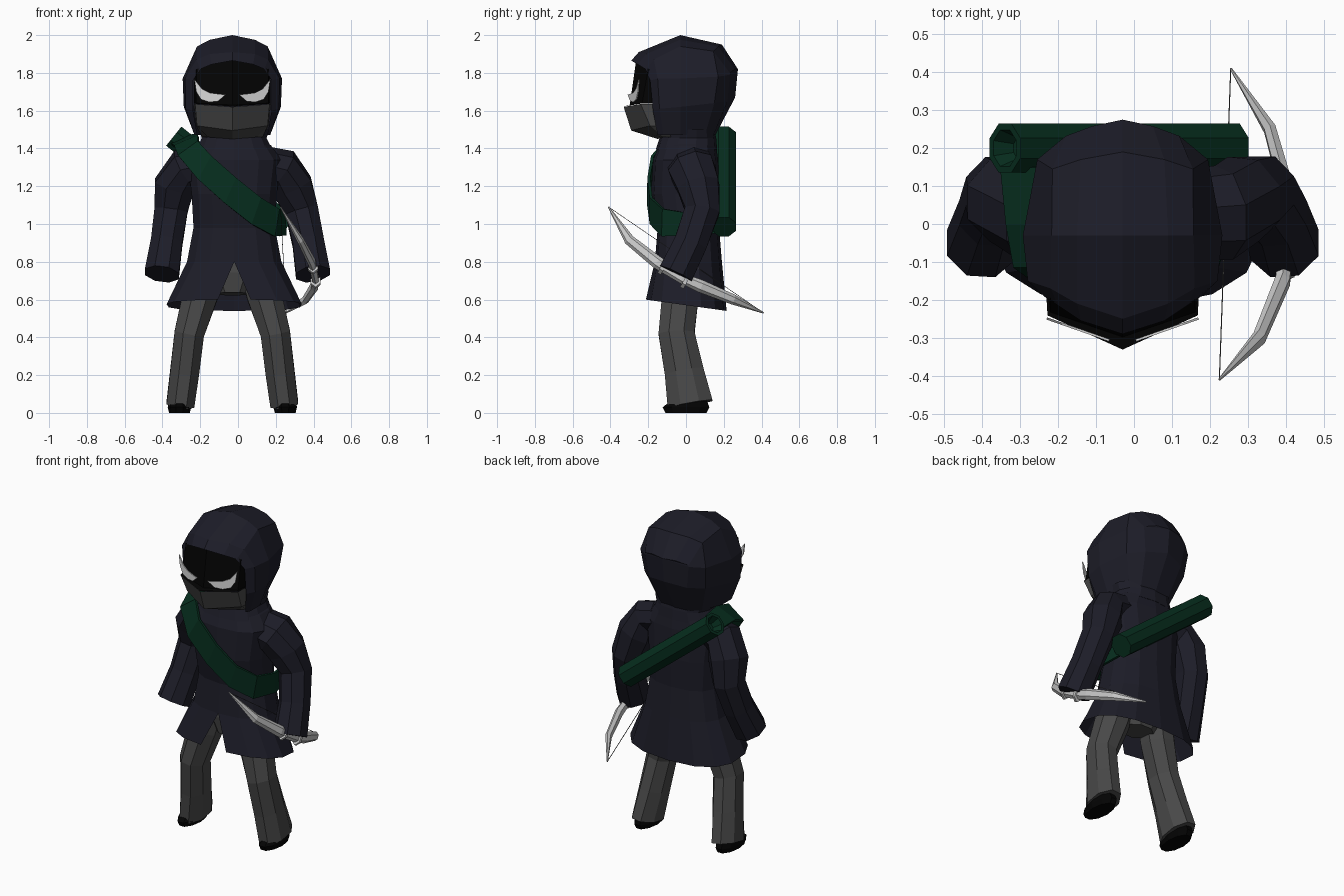
import bpy, bmesh, math
from mathutils import Vector

CX = -0.03  # head, coat and legs sit slightly off the centre line


def material(name, r, g, b):
    m = bpy.data.materials.new(name)
    m.diffuse_color = (r, g, b, 1)
    return m


NAVY = material("navy_cloth", 0.012, 0.012, 0.021)
GREEN = material("green_leather", 0.002, 0.027, 0.013)
GREY = material("grey_cloth", 0.065, 0.065, 0.065)
BLACK = material("black", 0.001, 0.001, 0.001)
SILVER = material("silver", 0.58, 0.58, 0.58)
WHITE = material("eye_white", 0.70, 0.70, 0.70)


def make(name, bm, mat, thick=0):
    bmesh.ops.remove_doubles(bm, verts=bm.verts, dist=0.0005)
    bmesh.ops.recalc_face_normals(bm, faces=bm.faces)
    me = bpy.data.meshes.new(name)
    bm.to_mesh(me)
    bm.free()
    me.materials.append(mat)
    ob = bpy.data.objects.new(name, me)
    bpy.context.collection.objects.link(ob)
    if thick:
        s = ob.modifiers.new("thickness", "SOLIDIFY")
        s.thickness, s.offset = thick, 0
    return ob


def skin(name, rows, mat, ring=False, caps=False, thick=0):
    """Join rows of points with quads."""
    bm = bmesh.new()
    vs = [[bm.verts.new(p) for p in row] for row in rows]
    n = len(rows[0])
    for a, b in zip(vs, vs[1:]):
        for i in range(n if ring else n - 1):
            j = (i + 1) % n
            bm.faces.new((a[i], a[j], b[j], b[i]))
    if caps:
        bm.faces.new(vs[0])
        bm.faces.new(vs[-1])
    return make(name, bm, mat, thick)


def tube(name, path, mat, n=8):
    """Tube along (x, y, z, radius_u, radius_v) stations."""
    pts = [Vector(p[:3]) for p in path]
    rows = []
    for i, p in enumerate(path):
        t = (pts[min(i + 1, len(pts) - 1)] - pts[max(i - 1, 0)]).normalized()
        u = (Vector((1, 0, 0)) - t * t.x).normalized()
        v = t.cross(u)
        angles = [math.tau * (k + 0.5) / n for k in range(n)]
        rows.append([pts[i] + u * p[3] * math.cos(a) + v * p[4] * math.sin(a) for a in angles])
    return skin(name, rows, mat, ring=True, caps=True)


def mirrored(half):
    """Half row (centre outward) to a full row about CX."""
    left = [(CX - x, y, z) for x, y, z in reversed(half[1:])]
    return left + [(CX + x, y, z) for x, y, z in half]


# Hood: arches from the front rim to the back, closing on the back seam
arches = [
    [(0, -.29, 1.865), (.11, -.255, 1.845), (.17, -.215, 1.82), (.208, -.19, 1.76), (.208, -.175, 1.6), (.185, -.15, 1.47)],
    [(0, -.25, 1.91), (.12, -.21, 1.90), (.19, -.17, 1.87), (.25, -.15, 1.77), (.247, -.14, 1.61), (.20, -.12, 1.47)],
    [(0, -.03, 2.0), (.12, -.03, 1.975), (.187, -.03, 1.94), (.263, -.03, 1.77), (.257, -.03, 1.62), (.20, -.03, 1.47)],
    [(0, .19, 1.95), (.11, .17, 1.94), (.185, .145, 1.915), (.225, .17, 1.78), (.21, .15, 1.64), (.15, .10, 1.47)],
    [(0, .275, 1.82), (.08, .258, 1.82), (.15, .232, 1.80), (.15, .232, 1.79), (.13, .22, 1.65), (.10, .145, 1.47)],
    [(0, .275, 1.82)] * 4 + [(0, .26, 1.67), (0, .155, 1.47)],
]
skin("hood", [mirrored(a) for a in arches], NAVY)

# Face with cheeks reaching into the hood, and a ledge over the mask
skin("face", [mirrored([(0, -.262, 1.88), (.19, -.20, 1.82), (.203, -.12, 1.80)]),
              mirrored([(0, -.298, 1.63), (.192, -.232, 1.64), (.203, -.12, 1.64)]),
              mirrored([(0, -.331, 1.622), (.198, -.241, 1.637), (.205, -.12, 1.637)])], BLACK)
skin("mask", [mirrored([(0, -.33, 1.62), (.197, -.24, 1.635), (.204, -.10, 1.635)]),
              mirrored([(0, -.29, 1.495), (.187, -.19, 1.52), (.192, -.10, 1.52)]),
              mirrored([(0, -.15, 1.45), (.13, -.12, 1.46), (.16, -.08, 1.46)])], GREY)
eye = [(.20, 1.765), (.19, 1.70), (.165, 1.66), (.12, 1.645), (.075, 1.65),
       (.035, 1.685), (.07, 1.688), (.12, 1.695), (.16, 1.715)]
for side, s in (("left", 1), ("right", -1)):
    bm = bmesh.new()
    bm.faces.new([bm.verts.new((CX + s * x, -.319 + .35 * x, z)) for x, z in eye])
    make("eye_" + side, bm, WHITE, 0.006)


# Coat: rings that open into a slit at the front hem
def coat_row(z, w, front, back, d=0, lift=0, n=14):
    row = []
    for k in range(n + 1):
        a = -math.pi / 2 + d + (math.tau - 2 * d) * k / n
        c, s = math.cos(a), math.sin(a)
        c, s = (math.copysign(abs(q) ** 0.8, q) if abs(q) > 1e-6 else 0 for q in (c, s))
        y = (front + back) / 2 + s * (back - front) / 2
        row.append((CX + .01 + w * c, y, z - lift * s))
    return row


skin("coat", [coat_row(1.46, .14, -.12, .14), coat_row(1.415, .20, -.145, .16),
              coat_row(1.34, .255, -.175, .17), coat_row(1.16, .23, -.185, .18),
              coat_row(.98, .22, -.15, .175), coat_row(.80, .255, -.165, .19),
              coat_row(.57, .36, -.215, .215, .17, .03)], NAVY)

# Cloth collar under the hood
skin("collar", [coat_row(1.50, .19, -.12, .15), coat_row(1.455, .175, -.14, .16),
                coat_row(1.395, .205, -.16, .165), coat_row(1.40, .12, -.10, .12)], NAVY)

arm = [(.11, .02, 1.325, .09, .12), (.24, .03, 1.295, .105, .13), (.29, .065, 1.20, .115, .12),
       (.34, .085, 1.07, .095, .10), (.375, .025, .90, .09, .095), (.40, -.055, .735, .098, .10)]
right_shift = [.02, .04, .045, .012, 0, 0]  # the right shoulder is carried wider
leg = [(.12, -.01, .84, .11, .11), (.17, -.03, .62, .10, .105), (.228, -.05, .42, .085, .103),
       (.252, -.01, .22, .083, .112), (.275, .022, .045, .08, .13)]
sole = [(0, 0, .055, .115), (.03, 0, .062, .13), (.075, .02, .055, .09)]
for side, s in (("left", 1), ("right", -1)):
    # Sleeve, trouser leg and shoe
    tube("sleeve_" + side, [(s * (x + (d if s < 0 else 0)) - .003, *r)
                            for (x, *r), d in zip(arm, right_shift)], NAVY)
    tube("trouser_" + side, [(CX + s * x, *r) for x, *r in leg], GREY)
    skin("shoe_" + side, [[(CX + s * .28 + w * math.cos(math.tau * k / 10),
                            y + l * math.sin(math.tau * k / 10), z) for k in range(10)]
                          for z, y, w, l in sole], BLACK, ring=True, caps=True)

# Seat of the trousers
tube("trouser_seat", [(CX, 0, .92, .17, .11), (CX, 0, .74, .19, .12), (CX, -.01, .63, .10, .09)], GREY)

# Shoulder strap: upper and lower edge points, back shoulder to lower back
strap = [
    [(-.24, .15, 1.47), (-.35, .15, 1.42)], [(-.21, 0, 1.465), (-.335, 0, 1.41)],
    [(-.21, -.11, 1.435), (-.315, -.11, 1.36)], [(-.14, -.178, 1.36), (-.21, -.185, 1.235)],
    [(-.01, -.197, 1.245), (-.07, -.20, 1.11)], [(.12, -.185, 1.14), (.07, -.185, 1.0)],
    [(.215, -.12, 1.08), (.19, -.125, .935)], [(.245, 0, 1.06), (.25, 0, .94)],
    [(.225, .15, 1.05), (.235, .15, .95)],
]
skin("strap", strap, GREEN, thick=0.015)

# Quiver across the back, hollow at the upper end
quiver = [(-.30, .20, 1.433, .03, .03), (-.34, .20, 1.465, .052, .052),
          (-.34, .20, 1.465, .070, .070), (.262, .20, .985, .070, .070)]
perp = Vector((.48, 0, .602)).normalized()
rows = []
for x, y, z, a, b in quiver:
    rows.append([Vector((x, y, z)) + perp * a * math.cos(math.tau * (k + .5) / 8)
                 + Vector((0, b * math.sin(math.tau * (k + .5) / 8), 0)) for k in range(8)])
skin("quiver", rows, GREEN, ring=True, caps=True)

# Bow with grip bands and string
tube("bow", [(.225, -.41, 1.09, .003, .004), (.33, -.30, .915, .018, .028),
             (.392, -.15, .795, .022, .034), (.41, -.02, .712, .020, .028),
             (.405, .08, .67, .022, .034), (.358, .25, .60, .018, .027),
             (.255, .41, .53, .003, .004)], SILVER, 6)
for i, (x, y, z) in enumerate([(.397, -.12, .777), (.41, 0, .702)]):
    tube("grip_band_%d" % (i + 1), [(x, y - .009, z + .005, .030, .046),
                                    (x, y + .009, z - .005, .030, .046)], SILVER, 6)
tube("bow_string", [(.225, -.41, 1.09, .002, .002), (.255, .41, .53, .002, .002)], GREY, 4)
